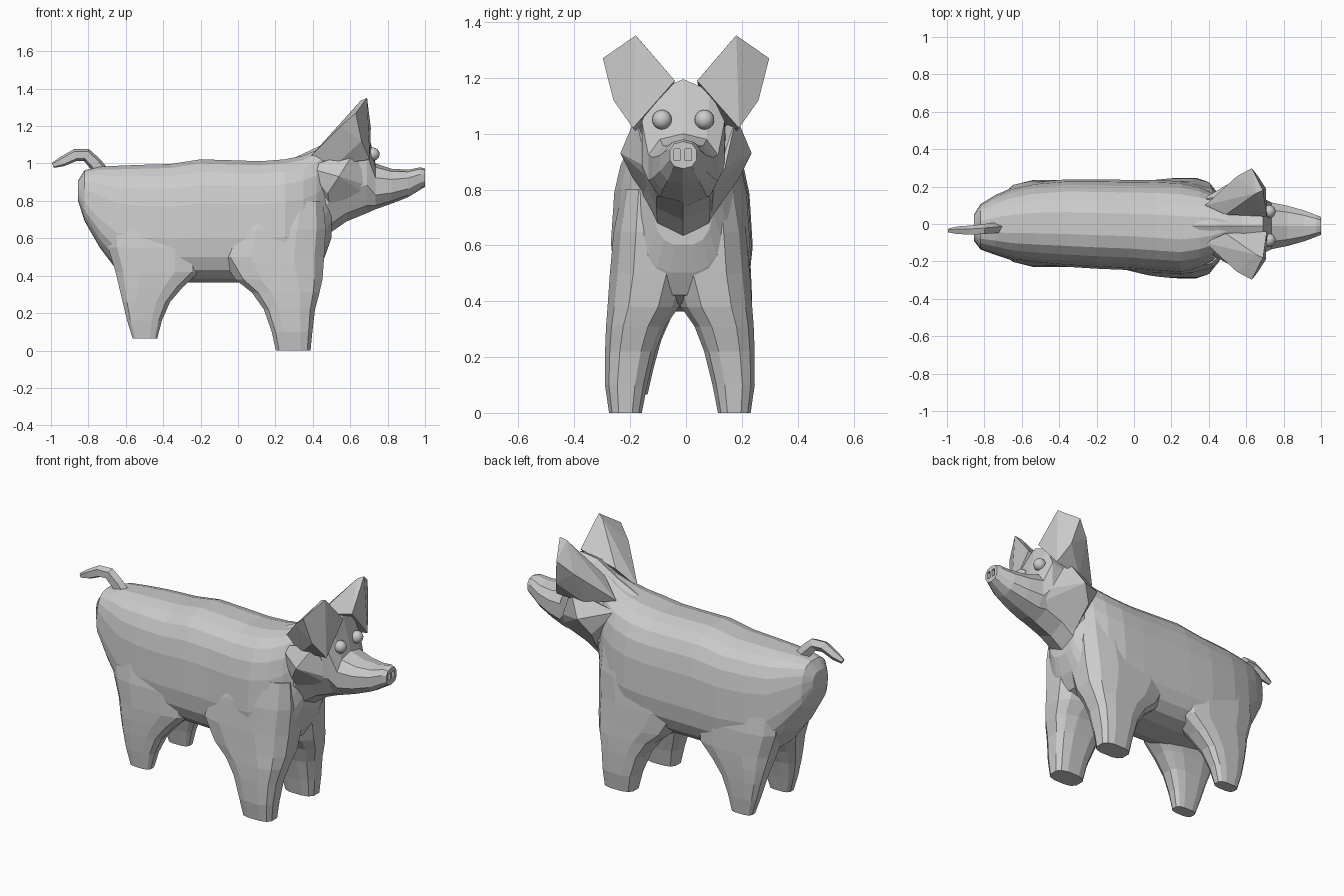
import bpy, bmesh
from math import sin, cos, pi, copysign
from mathutils import Vector

if "Cube" in bpy.data.objects:
    bpy.data.objects.remove(bpy.data.objects["Cube"], do_unlink=True)

grey = bpy.data.materials.new("plain grey")
grey.use_nodes = True
grey.diffuse_color = (0.6, 0.6, 0.6, 1)
grey.node_tree.nodes["Principled BSDF"].inputs["Base Color"].default_value = (0.6, 0.6, 0.6, 1)


def finish(name, bm):
    bmesh.ops.recalc_face_normals(bm, faces=bm.faces)
    mesh = bpy.data.meshes.new(name)
    bm.to_mesh(mesh)
    bm.free()
    mesh.materials.append(grey)
    obj = bpy.data.objects.new(name, mesh)
    bpy.context.collection.objects.link(obj)
    return obj


def oval(n, power):
    """Rounded square outline, as pairs from -1 to 1."""
    out = []
    for i in range(n):
        a = 2 * pi * (i + 0.5) / n
        out.append(tuple(copysign(abs(t) ** (2 / power), t) for t in (cos(a), sin(a))))
    return out


def loft(name, rings):
    bm = bmesh.new()
    loops = [[bm.verts.new(p) for p in ring] for ring in rings]
    n = len(loops[0])
    for a, b in zip(loops, loops[1:]):
        for i in range(n):
            j = (i + 1) % n
            bm.faces.new((a[i], a[j], b[j], b[i]))
    bm.faces.new(loops[0])
    bm.faces.new(loops[-1])
    return finish(name, bm)


def hull(name, points):
    bm = bmesh.new()
    verts = [bm.verts.new(p) for p in points]
    bmesh.ops.convex_hull(bm, input=verts)
    bmesh.ops.delete(bm, geom=[v for v in bm.verts if not v.link_faces], context="VERTS")
    return finish(name, bm)


def long_ring(x, half, low, high, n, power, pear, y):
    """Upright section across the animal, wider below when pear is positive."""
    mid, tall = (low + high) / 2, (high - low) / 2
    return [(x, y + half * c * (1 - pear * s), mid + tall * s) for c, s in oval(n, power)]


# Torso: x, half width, bottom, top, sideways shift
torso = [(-0.855, 0.07, 0.8, 0.91, -0.02), (-0.82, 0.12, 0.69, 0.965, -0.015),
         (-0.74, 0.158, 0.55, 0.985, -0.005), (-0.65, 0.192, 0.43, 0.99, 0),
         (-0.53, 0.215, 0.385, 0.995, 0.005), (-0.36, 0.23, 0.365, 1.0, 0.005),
         (-0.2, 0.235, 0.36, 1.025, 0), (-0.03, 0.237, 0.36, 1.02, -0.005),
         (0.12, 0.243, 0.365, 1.015, -0.012), (0.25, 0.245, 0.375, 1.025, -0.02),
         (0.35, 0.22, 0.39, 1.045, -0.018), (0.42, 0.185, 0.42, 1.075, -0.015),
         (0.465, 0.145, 0.5, 1.1, -0.012), (0.5, 0.11, 0.6, 1.12, -0.01)]
loft("torso", [long_ring(x, h, lo, hi, 20, 2.9, 0.09, y) for x, h, lo, hi, y in torso])

# Neck, head and snout
head = [(0.3, 0.15, 0.6, 1.03, 2.2), (0.45, 0.15, 0.6, 1.1, 2.1), (0.58, 0.16, 0.69, 1.18, 2.1),
        (0.69, 0.155, 0.735, 1.195, 2.2), (0.735, 0.13, 0.755, 1.0, 2.4),
        (0.82, 0.112, 0.785, 0.972, 2.5), (0.91, 0.086, 0.82, 0.967, 2.5),
        (0.975, 0.06, 0.86, 0.98, 2.4), (1.0, 0.05, 0.875, 0.972, 2.3)]
snout = loft("head", [long_ring(x, h, lo, hi, 10, p, 0, -0.01) for x, h, lo, hi, p in head])

# Nostril hollows
for y in (-0.032, 0.008):
    bm = bmesh.new()
    bmesh.ops.create_cube(bm, size=1)
    bmesh.ops.scale(bm, vec=(0.04, 0.022, 0.042), verts=bm.verts)
    bmesh.ops.translate(bm, vec=(1.0, y, 0.925), verts=bm.verts)
    cutter = finish("nostril_cutter", bm)
    cutter.hide_render = True
    cutter.hide_viewport = True
    cutter.display_type = "WIRE"
    cut = snout.modifiers.new("nostril", "BOOLEAN")
    cut.operation = "DIFFERENCE"
    cut.solver = "EXACT"
    cut.object = cutter

# Legs: height, back x, front x, inner y, outer y
front_leg = [(0.0, 0.2, 0.39, 0.135, 0.255), (0.1, 0.178, 0.4, 0.115, 0.27),
             (0.22, 0.135, 0.415, 0.085, 0.27), (0.31, 0.07, 0.44, 0.05, 0.267),
             (0.38, -0.02, 0.457, 0.0, 0.262), (0.5, -0.1, 0.467, -0.04, 0.254),
             (0.65, -0.06, 0.475, -0.04, 0.24), (0.8, 0.04, 0.46, 0.0, 0.21)]
back_leg = [(0.065, -0.565, -0.43, 0.14, 0.215), (0.16, -0.595, -0.405, 0.118, 0.226),
            (0.26, -0.62, -0.36, 0.09, 0.232), (0.34, -0.64, -0.29, 0.055, 0.235),
            (0.42, -0.66, -0.2, 0.01, 0.236), (0.55, -0.7, -0.18, 0.0, 0.23),
            (0.7, -0.7, -0.24, 0.0, 0.205)]


def leg(name, rows, side, shift):
    rings = []
    for z, x0, x1, y0, y1 in rows:
        rings.append([((x0 + x1) / 2 + (x1 - x0) / 2 * c,
                       shift + side * ((y0 + y1) / 2 + (y1 - y0) / 2 * s), z)
                      for c, s in oval(12, 3.0)])
    loft(name, rings)


# Ears, cheeks and eyes, one of each per side
ear = [(0.71, 0.04, 1.19), (0.69, 0.18, 1.352), (0.63, 0.298, 1.27), (0.66, 0.26, 1.12),
       (0.705, 0.19, 1.02), (0.49, 0.05, 1.13), (0.655, 0.165, 1.335), (0.55, 0.255, 1.2),
       (0.53, 0.17, 1.0), (0.38, 0.1, 1.03)]
cheek = [(0.36, 0.13, 0.98), (0.54, 0.235, 0.93), (0.48, 0.19, 0.84), (0.7, 0.14, 0.88),
         (0.62, 0.18, 1.06), (0.5, 0.09, 0.7), (0.72, 0.1, 0.81), (0.46, 0.05, 0.95)]
for side, word in ((1, "left"), (-1, "right")):
    leg(word + "_front_leg", front_leg, side, -0.022)
    leg(word + "_back_leg", back_leg, side, 0.003)
    hull(word + "_ear", [(x, side * y, z) for x, y, z in ear])
    hull(word + "_cheek", [(x, side * y, z) for x, y, z in cheek])
    bm = bmesh.new()
    bmesh.ops.create_uvsphere(bm, u_segments=20, v_segments=12, radius=0.035)
    bmesh.ops.translate(bm, vec=(0.722, side * 0.076 - 0.01, 1.05), verts=bm.verts)
    for f in bm.faces:
        f.smooth = True
    finish(word + "_eye", bm)

# Tail: centre point, radius, swept with a five-sided section
path = [(-0.7, -0.02, 0.92, 0.04), (-0.765, -0.025, 1.0, 0.038), (-0.81, -0.03, 1.045, 0.036),
        (-0.87, -0.035, 1.045, 0.034), (-0.94, -0.035, 1.01, 0.028), (-0.99, -0.035, 0.99, 0.015)]
points = [Vector(p[:3]) for p in path]
rings = []
for i, p in enumerate(points):
    along = (points[min(i + 1, len(points) - 1)] - points[max(i - 1, 0)]).normalized()
    across = Vector((0, 1, 0))
    up = along.cross(across).normalized()
    r = path[i][3]
    rings.append([p + r * (0.8 * cos(2 * pi * k / 5) * across + sin(2 * pi * k / 5) * up)
                  for k in range(5)])
loft("tail", rings)
